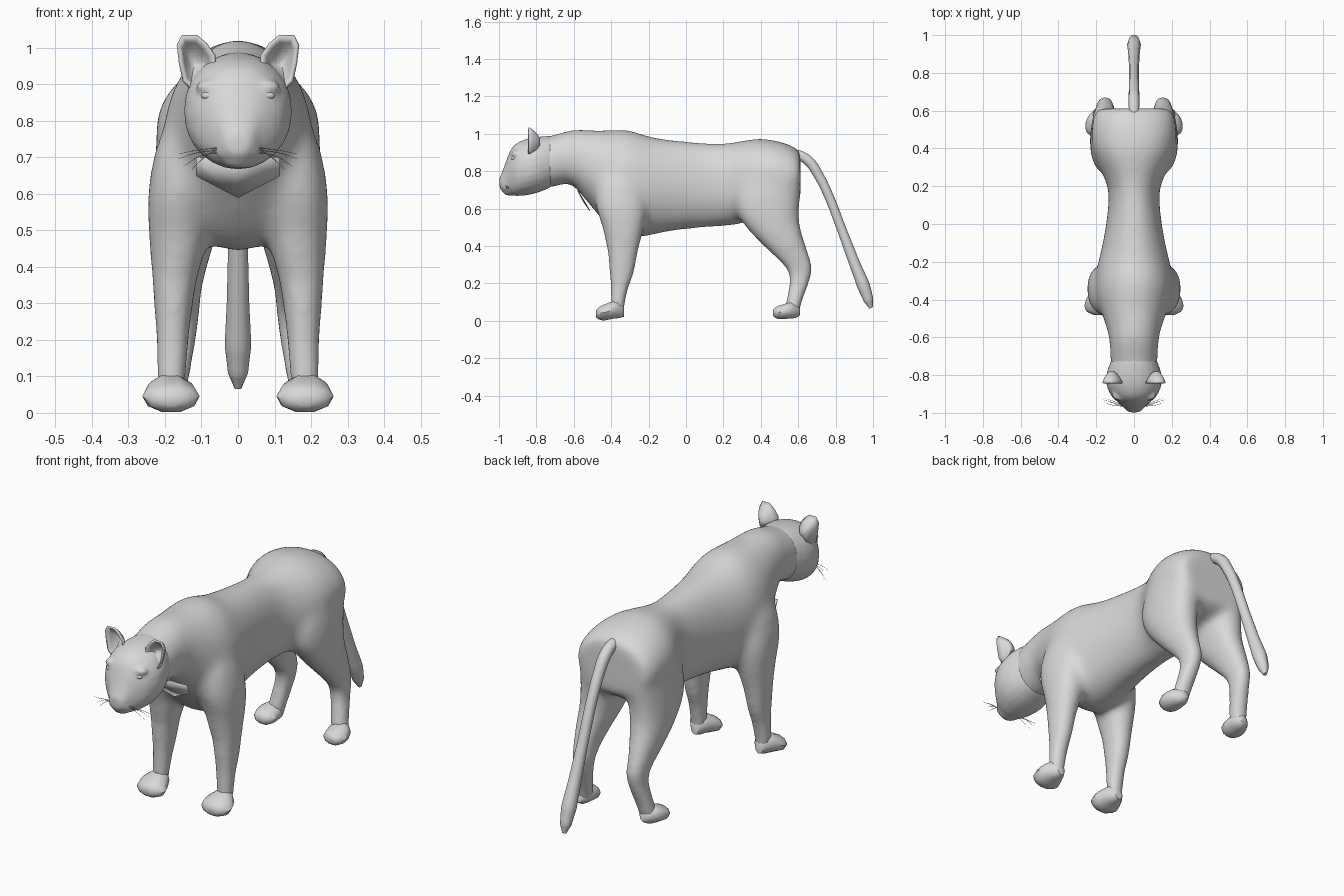
import bpy, bmesh, math
from mathutils import Vector

if "Cube" in bpy.data.objects:
    bpy.data.objects.remove(bpy.data.objects["Cube"])

fur = bpy.data.materials.new("grey_fur")
fur.diffuse_color = (0.69, 0.69, 0.69, 1)
fur.use_nodes = True
fur.node_tree.nodes["Principled BSDF"].inputs["Base Color"].default_value = fur.diffuse_color


def finish(name, bm, mirror=False, thick=0):
    bmesh.ops.recalc_face_normals(bm, faces=bm.faces)
    me = bpy.data.meshes.new(name)
    bm.to_mesh(me)
    bm.free()
    me.materials.append(fur)
    ob = bpy.data.objects.new(name, me)
    bpy.context.collection.objects.link(ob)
    if thick:
        m = ob.modifiers.new("Solidify", "SOLIDIFY")
        m.thickness = thick
        m.offset = 0
    if mirror:
        m = ob.modifiers.new("Mirror", "MIRROR")
        m.use_mirror_merge = False
    return ob


def refine(rows):
    """Insert a smooth in-between section between each pair of sections."""
    out = []
    for i in range(len(rows) - 1):
        a, b = rows[i], rows[i + 1]
        p, q = rows[max(i - 1, 0)], rows[min(i + 2, len(rows) - 1)]
        out += [a, tuple((9 * (b[k] + a[k]) - p[k] - q[k]) / 16 for k in range(len(a)))]
    return out + [rows[-1]]


def loft(name, axis, rows, power=1.0, n=16, mirror=False):
    """Rows are (position, x0, x1, low, high); low/high run along the third axis."""
    bm = bmesh.new()
    rings = []
    for pos, x0, x1, lo, hi in refine(rows):
        ring = []
        for i in range(n):
            t = 2 * math.pi * i / n
            c, s = math.cos(t), math.sin(t)
            c = math.copysign(abs(c) ** power, c)
            s = math.copysign(abs(s) ** power, s)
            x = (x0 + x1) / 2 + (x1 - x0) / 2 * c
            w = (lo + hi) / 2 + (hi - lo) / 2 * s
            ring.append(bm.verts.new((x, pos, w) if axis == "y" else (x, w, pos)))
        rings.append(ring)
    for a, b in zip(rings, rings[1:]):
        for i in range(n):
            j = (i + 1) % n
            bm.faces.new((a[i], a[j], b[j], b[i]))
    bm.faces.new(rings[0])
    bm.faces.new(rings[-1])
    return finish(name, bm, mirror)


def ball(name, loc, size, mirror=False):
    bm = bmesh.new()
    bmesh.ops.create_uvsphere(bm, u_segments=16, v_segments=10, radius=1)
    for v in bm.verts:
        v.co = Vector(loc) + Vector(v.co[k] * size[k] for k in range(3))
    return finish(name, bm, mirror)


def gather(obs):
    """One bmesh from the evaluated objects, which are then removed."""
    dg = bpy.context.evaluated_depsgraph_get()
    bm = bmesh.new()
    for ob in obs:
        ev = ob.evaluated_get(dg)
        bm.from_mesh(ev.to_mesh())
        ev.to_mesh_clear()
    for ob in obs:
        bpy.data.objects.remove(ob)
    return bm


def fuse(name, obs, voxel, passes):
    """Weld parts into one skin, then soften it; passes are (above height, times)."""
    ob = finish("parts", gather(obs))
    m = ob.modifiers.new("Remesh", "REMESH")
    m.mode = "VOXEL"
    m.voxel_size = voxel
    bm = gather([ob])
    for low, times in passes:
        for _ in range(times):
            bmesh.ops.smooth_vert(bm, verts=[v for v in bm.verts if v.co.z > low], factor=.5,
                                  use_axis_x=True, use_axis_y=True, use_axis_z=True)
    return finish(name, bm)


def tube(name, paths, radius, res=3):
    """Each path is a list of (x, y, z, relative radius)."""
    cu = bpy.data.curves.new(name, "CURVE")
    cu.dimensions = "3D"
    cu.bevel_depth = radius
    cu.bevel_resolution = res
    cu.resolution_u = 5
    cu.use_fill_caps = True
    for path in paths:
        sp = cu.splines.new("BEZIER")
        sp.bezier_points.add(len(path) - 1)
        for p, (x, y, z, r) in zip(sp.bezier_points, path):
            p.co = (x, y, z)
            p.radius = r
            p.handle_left_type = p.handle_right_type = "AUTO"
    cu.materials.append(fur)
    ob = bpy.data.objects.new(name, cu)
    bpy.context.collection.objects.link(ob)


# Torso with neck: (y, half width, bottom, top)
rows = [(-.80, .12, .70, .975), (-.70, .128, .715, .997), (-.62, .131, .732, 1.021),
        (-.55, .146, .66, 1.023), (-.47, .174, .565, 1.019), (-.38, .202, .47, 1.022),
        (-.30, .206, .442, 1.02), (-.20, .19, .454, .988), (-.10, .166, .475, .971),
        (.04, .143, .492, .957), (.18, .136, .503, .948), (.28, .175, .513, .96),
        (.38, .216, .55, .975), (.48, .227, .58, .965), (.57, .218, .61, .936),
        (.612, .19, .64, .905)]
torso = loft("torso", "y", [(y, -w, w, b, t) for y, w, b, t in rows], .97, 24)

# Legs: (z, inner x, outer x, front y, back y)
front = loft("front_legs", "z", [
    (.88, .08, .15, -.41, -.33), (.80, .06, .195, -.455, -.27), (.72, .06, .228, -.485, -.235),
    (.60, .07, .249, -.483, -.212),
    (.50, .08, .247, -.45, -.222), (.44, .09, .242, -.436, -.237), (.36, .113, .235, -.418, -.258),
    (.25, .13, .226, -.407, -.282), (.18, .137, .222, -.402, -.308), (.10, .144, .221, -.401, -.326),
    (.05, .15, .215, -.40, -.333), (.015, .16, .205, -.39, -.34)], .9, mirror=True)
hind = loft("hind_legs", "z", [
    (.88, .08, .165, .40, .55), (.75, .05, .222, .29, .615), (.62, .04, .234, .255, .61),
    (.52, .05, .234, .30, .61), (.43, .075, .227, .383, .634), (.35, .097, .212, .467, .658),
    (.28, .106, .20, .538, .673), (.22, .113, .199, .555, .661), (.16, .123, .207, .548, .64),
    (.10, .133, .217, .536, .618), (.05, .145, .22, .53, .606), (.015, .16, .21, .535, .595)],
    .9, mirror=True)
fuse("body", [torso, front, hind], .012, [(0, 2)] + [(.3 + .015 * i, 2) for i in range(14)])

# Paws: (y, inner x, outer x, bottom, top)
loft("front_paws", "y", [
    (-.482, .155, .21, .02, .055), (-.465, .118, .248, .005, .075), (-.435, .105, .262, .0, .09),
    (-.395, .12, .252, .008, .105), (-.36, .138, .228, .012, .11), (-.332, .16, .205, .02, .08)],
    n=10, mirror=True)
loft("hind_paws", "y", [
    (.465, .175, .225, .025, .06), (.485, .145, .25, .01, .078), (.52, .138, .258, .008, .09),
    (.56, .14, .248, .01, .10), (.59, .15, .225, .015, .09), (.61, .165, .205, .03, .07)],
    n=10, mirror=True)

# Head: (y, half width, bottom, top), fused with its brows, cheeks, nose and chin
rows = [(-.997, .026, .712, .767), (-.985, .044, .693, .79), (-.965, .06, .678, .845),
        (-.94, .09, .671, .91), (-.91, .12, .667, .946), (-.87, .140, .669, .967),
        (-.83, .148, .675, .978), (-.78, .142, .689, .985), (-.72, .12, .715, .989)]
skull = loft("skull", "y", [(y, -w, w, b, t) for y, w, b, t in rows], .93, 24)
face = [skull,
        ball("whisker_pads", (.03, -.955, .72), (.032, .028, .03), True),
        ball("nose_tip", (0, -.98, .753), (.036, .02, .016)),
        ball("chin", (0, -.945, .69), (.045, .034, .021)),
        ball("brows", (.076, -.908, .893), (.042, .028, .02), True),
        ball("cheekbones", (.085, -.905, .82), (.035, .025, .035), True)]
fuse("head", face, .007, [(0, 8)])
ball("eyes", (.079, -.922, .869), (.022, .013, .012), True)

# Cupped ears, open to the front
outline = [(.10, .925), (.063, .945), (.066, .98), (.088, 1.01), (.113, 1.032), (.152, 1.032),
           (.164, 1.007), (.158, .96), (.148, .91), (.13, .89)]
mid = (.12, .955)
bm = bmesh.new()
loops = []
for s in (1, .8, .5, .2):
    loops.append([bm.verts.new((mid[0] + (x - mid[0]) * s, -.842 + .06 * (1 - s * s),
                                mid[1] + (z - mid[1]) * s)) for x, z in outline])
for a, b in zip(loops, loops[1:]):
    for i in range(len(a)):
        j = (i + 1) % len(a)
        bm.faces.new((a[i], a[j], b[j], b[i]))
bm.faces.new(loops[-1])
finish("ears", bm, True, .009)

# Pointed chest flap under the neck
bm = bmesh.new()
top = [bm.verts.new((x, -.58, .70)) for x in (-.115, 0, .115)]
low = [bm.verts.new(p) for p in ((-.115, -.556, .65), (0, -.515, .59), (.115, -.556, .65))]
for i in range(2):
    bm.faces.new((top[i], top[i + 1], low[i + 1], low[i]))
finish("chest_flap", bm, thick=.005)

# Tail
path = [(.53, .895, .8), (.605, .885, .95), (.66, .85, 1), (.705, .785, .95), (.76, .675, .9),
        (.83, .495, .9), (.90, .31, 1.05), (.95, .185, 1.25), (.976, .11, .95), (.989, .068, .35)]
tube("tail", [[(0, y, z, r) for y, z, r in path]], .029)

# Whiskers
ends = [(.15, -.925, .675), (.165, -.93, .695), (.16, -.945, .71), (.13, -.94, .665)]
tube("whiskers", [[(s * .045, -.965, .715 + .006 * i, 1),
                   (s * (.03 + x / 2), y - .015, (z + .73) / 2, .8), (s * x, y, z, .3)]
                  for s in (-1, 1) for i, (x, y, z) in enumerate(ends)], .0013, 0)

# Smooth shading with sharp creases kept
for ob in bpy.context.scene.objects:
    if ob.type == "MESH":
        ob.select_set(True)
        bpy.context.view_layer.objects.active = ob
bpy.ops.object.shade_smooth_by_angle(angle=math.radians(50))
